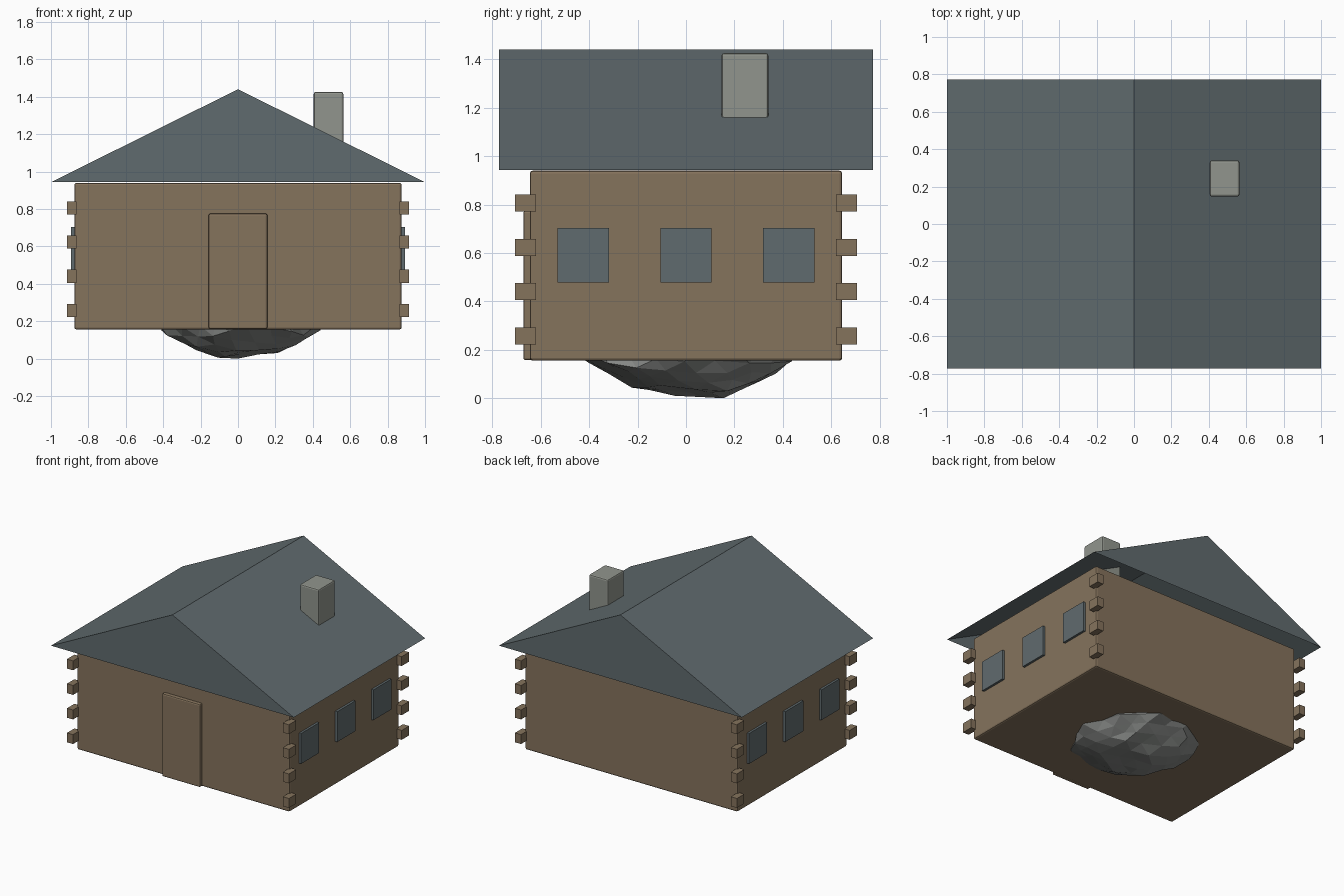
import bpy, bmesh, random
from mathutils import Vector

if "Cube" in bpy.data.objects:
    bpy.data.objects.remove(bpy.data.objects["Cube"])

random.seed(4)


def material(name, rgb):
    m = bpy.data.materials.new(name)
    m.diffuse_color = (*rgb, 1)
    m.use_nodes = True
    m.node_tree.nodes["Principled BSDF"].inputs["Base Color"].default_value = m.diffuse_color
    return m


WOOD = material("brown wood", (0.235, 0.172, 0.108))
SLATE = material("blue grey slate", (0.118, 0.147, 0.156))
STONE = material("pale stone", (0.285, 0.302, 0.267))
ROCK = material("grey rock", (0.25, 0.26, 0.25))


def finish(bm, name, mat):
    bmesh.ops.recalc_face_normals(bm, faces=bm.faces)
    me = bpy.data.meshes.new(name)
    bm.to_mesh(me)
    bm.free()
    me.materials.append(mat)
    ob = bpy.data.objects.new(name, me)
    bpy.context.collection.objects.link(ob)
    return ob


def box(name, mat, lo, hi, bevel=0):
    """Box between two corners, with optional softened edges."""
    bm = bmesh.new()
    bmesh.ops.create_cube(bm, size=1)
    lo, hi = Vector(lo), Vector(hi)
    for v in bm.verts:
        v.co = (lo + hi) / 2 + v.co * (hi - lo)
    if bevel:
        bmesh.ops.bevel(bm, geom=bm.edges[:], offset=bevel, segments=2,
                        profile=0.5, affect='EDGES')
    return finish(bm, name, mat)


# Cabin body, door and chimney
box("cabin_walls", WOOD, (-0.875, -0.645, 0.155), (0.875, 0.645, 0.94), 0.012)
box("door", WOOD, (-0.157, -0.672, 0.157), (0.157, -0.61, 0.775), 0.01)
box("chimney", STONE, (0.405, 0.147, 1.05), (0.563, 0.34, 1.425), 0.01)

# Three windows on each side wall
for side in (-1, 1):
    for i, y in enumerate((-0.425, 0, 0.425)):
        xs = sorted((side * 0.85, side * 0.892))
        box(f"window_{side}_{i}", SLATE, (xs[0], y - 0.106, 0.477),
            (xs[1], y + 0.106, 0.703))

# Log ends stacked at every corner
for sx in (-1, 1):
    for sy in (-1, 1):
        for i in range(4):
            z = 0.257 + i * 0.183
            xs = sorted((sx * 0.864, sx * 0.914))
            ys = sorted((sy * 0.62, sy * 0.707))
            box(f"log_end_{sx}_{sy}_{i}", WOOD, (xs[0], ys[0], z - 0.035),
                (xs[1], ys[1], z + 0.035))

# Gable roof shell, open underneath
bm = bmesh.new()
front, back = [[bm.verts.new((x, y, z)) for x, z in
                ((-1, 0.943), (0, 1.44), (1, 0.943))] for y in (-0.772, 0.772)]
bm.faces.new(front)
bm.faces.new(back[::-1])
for i in (0, 1):
    bm.faces.new((front[i], back[i], back[i + 1], front[i + 1]))
finish(bm, "roof", SLATE)

# Rough boulder under the floor
bm = bmesh.new()
bmesh.ops.create_icosphere(bm, subdivisions=3, radius=1)
bmesh.ops.rotate(bm, verts=bm.verts, cent=(0, 0, 0),
                 matrix=Vector((0, 0, 1)).rotation_difference(
                     Vector((0.3, 0.2, 1))).to_matrix())
bumps = [Vector([random.gauss(0, 1) for _ in range(3)]).normalized() for _ in range(14)]
for v in bm.verts:
    # flatten against random planes for chipped facets
    for n in bumps:
        d = v.co.dot(n) - 0.86
        if d > 0:
            v.co -= n * d
    v.co *= random.uniform(0.95, 1.05)
for v in bm.verts:
    depth = max(0, -v.co.z)
    v.co = Vector((v.co.x * 0.44 + depth * 0.06, v.co.y * 0.45 + depth * 0.04,
                   v.co.z * 0.2))
low = min(v.co.z for v in bm.verts)
for v in bm.verts:
    v.co.z = 0.21 + v.co.z * 0.21 / -low
finish(bm, "boulder", ROCK)
